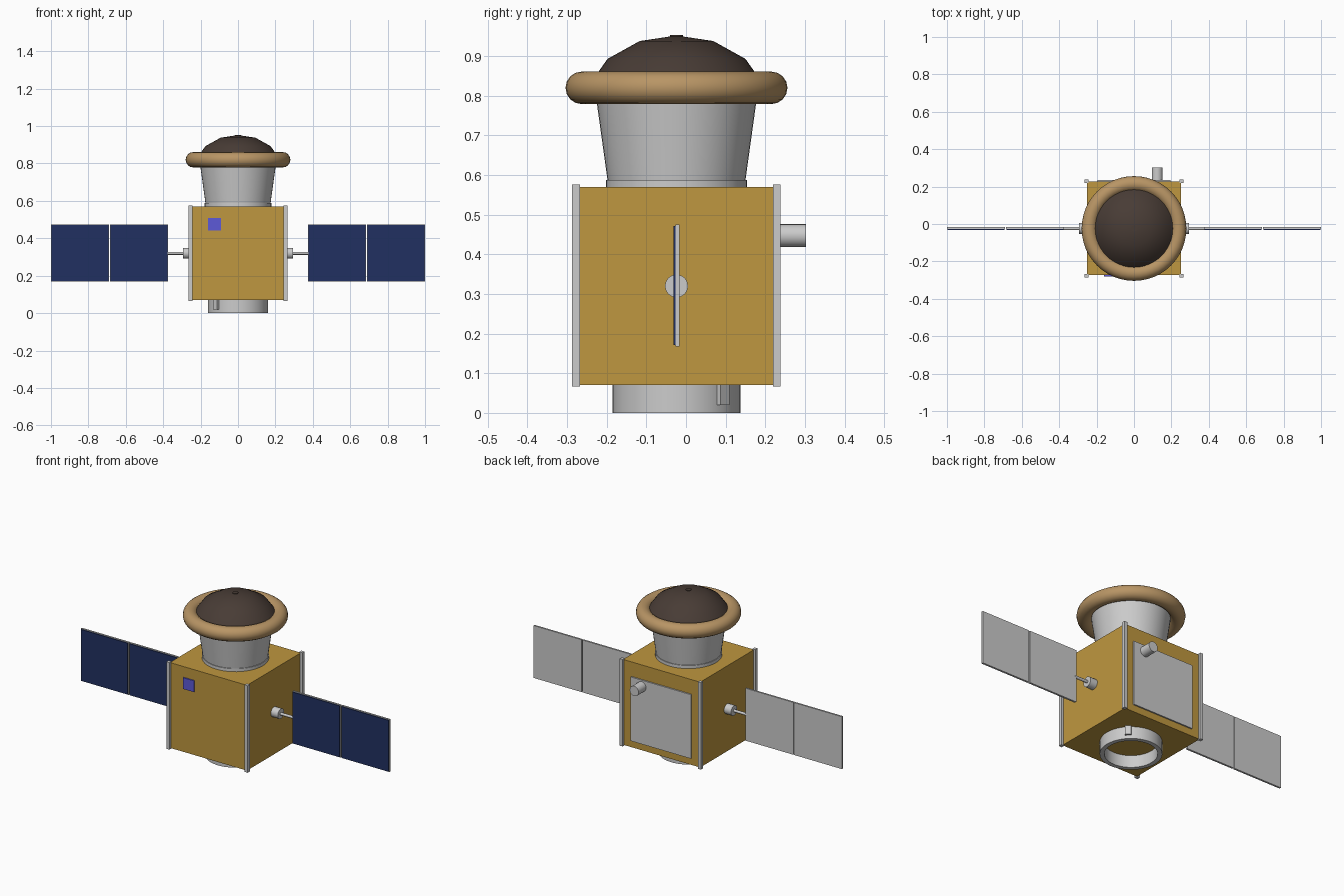
import bpy, bmesh, math

if "Cube" in bpy.data.objects:
    bpy.data.objects.remove(bpy.data.objects["Cube"])

CY = -0.024  # y of the body axis


def material(name, rgb):
    m = bpy.data.materials.new(name)
    m.diffuse_color = (*rgb, 1)
    m.use_nodes = True
    m.node_tree.nodes["Principled BSDF"].inputs["Base Color"].default_value = m.diffuse_color
    return m


GOLD = material("gold_foil", (0.52, 0.31, 0.05))
TAN = material("tan_fabric", (0.48, 0.30, 0.13))
BROWN = material("heat_shield_brown", (0.065, 0.045, 0.036))
NAVY = material("solar_cell_navy", (0.015, 0.03, 0.12))
BLUE = material("sensor_blue", (0.11, 0.10, 0.68))


def finish(ob, name, mat=None, smooth=False):
    ob.name = name
    if mat:
        ob.data.materials.append(mat)
    if smooth:
        bpy.ops.object.shade_smooth_by_angle(angle=math.radians(32))
    return ob


def box(name, lo, hi, mat=None):
    centre = [(a + b) / 2 for a, b in zip(lo, hi)]
    bpy.ops.mesh.primitive_cube_add(size=1, location=centre)
    ob = bpy.context.object
    ob.scale = [b - a for a, b in zip(lo, hi)]
    bpy.ops.object.transform_apply(location=False, rotation=False, scale=True)
    return finish(ob, name, mat)


def rod(name, centre, r, length, axis, mat=None, verts=24):
    rot = {"x": (0, math.pi / 2, 0), "y": (math.pi / 2, 0, 0), "z": (0, 0, 0)}[axis]
    bpy.ops.mesh.primitive_cylinder_add(vertices=verts, radius=r, depth=length,
                                        location=centre, rotation=rot)
    return finish(bpy.context.object, name, mat, True)


def lathe(name, profile, mat=None, closed=False, n=48):
    """Spin (radius, z) points around the body axis."""
    bm = bmesh.new()
    vs = [bm.verts.new((r, 0, z)) for r, z in profile]
    pairs = list(zip(vs, vs[1:])) + ([(vs[-1], vs[0])] if closed else [])
    edges = [bm.edges.new(p) for p in pairs]
    bmesh.ops.spin(bm, geom=vs + edges, cent=(0, 0, 0), axis=(0, 0, 1),
                   angle=math.tau, steps=n, use_duplicate=False)
    bmesh.ops.remove_doubles(bm, verts=bm.verts, dist=1e-5)
    bmesh.ops.recalc_face_normals(bm, faces=bm.faces)
    me = bpy.data.meshes.new(name)
    bm.to_mesh(me)
    bm.free()
    ob = bpy.data.objects.new(name, me)
    ob.location.y = CY
    bpy.context.collection.objects.link(ob)
    bpy.ops.object.select_all(action="DESELECT")
    ob.select_set(True)
    bpy.context.view_layer.objects.active = ob
    return finish(ob, name, mat, True)


# Main body and corner rails
box("body", (-0.25, CY - 0.25, 0.07), (0.25, CY + 0.25, 0.57), GOLD)
for sx in (-1, 1):
    for sy in (-1, 1):
        x, y = sx * 0.254, CY + sy * 0.253
        box("corner_rail", (x - 0.01, y - 0.01, 0.066), (x + 0.01, y + 0.01, 0.576))

# Hollow launch ring underneath with two clamps
lathe("launch_ring", [(0.161, 0), (0.161, 0.071), (0.137, 0.071), (0.137, 0)], closed=True)
for a in (math.radians(45), math.radians(225)):
    clamp = box("ring_clamp", (-0.01, -0.016, 0.02), (0.01, 0.016, 0.071))
    clamp.location.x += 0.163 * math.cos(a)
    clamp.location.y += CY + 0.163 * math.sin(a)
    clamp.rotation_euler.z = a

# Collar, flared adapter, inflatable ring and faceted heat shield
rod("collar", (0, CY, 0.578), 0.178, 0.02, "z", verts=48)
lathe("flared_adapter", [(0, 0.58), (0.173, 0.58), (0.207, 0.825), (0, 0.825)])
bpy.ops.mesh.primitive_torus_add(location=(0, CY, 0.82), major_radius=0.239,
                                 minor_radius=0.041, major_segments=48, minor_segments=16)
finish(bpy.context.object, "inflatable_ring", TAN, True)
lathe("heat_shield", [(0, 0.82), (0.222, 0.825), (0.174, 0.893), (0.093, 0.938), (0, 0.952)],
      BROWN)
rod("shield_cap", (0, CY, 0.946), 0.016, 0.014, "z", BROWN, 12)

# Solar wings, both sides
for s in (-1, 1):
    rod("wing_drive", (s * 0.27, CY, 0.32), 0.029, 0.05, "x")
    rod("wing_boom", (s * 0.315, CY, 0.32), 0.008, 0.13, "x", verts=12)
    for a, b in ((0.373, 0.684), (0.69, 1.0)):
        x0, x1 = sorted((s * a, s * b))
        box("panel_backing", (x0, -0.027, 0.168), (x1, -0.017, 0.475))
        box("solar_cells", (x0 + 0.003, -0.032, 0.171), (x1 - 0.003, -0.026, 0.472), NAVY)

# Front sensor, rear radiator and rear star tracker
box("front_sensor", (-0.16, -0.281, 0.442), (-0.09, -0.27, 0.508), BLUE)
box("radiator", (-0.195, 0.22, 0.11), (0.195, 0.234, 0.485))
rod("star_tracker", (0.124, 0.261, 0.447), 0.029, 0.084, "y")
